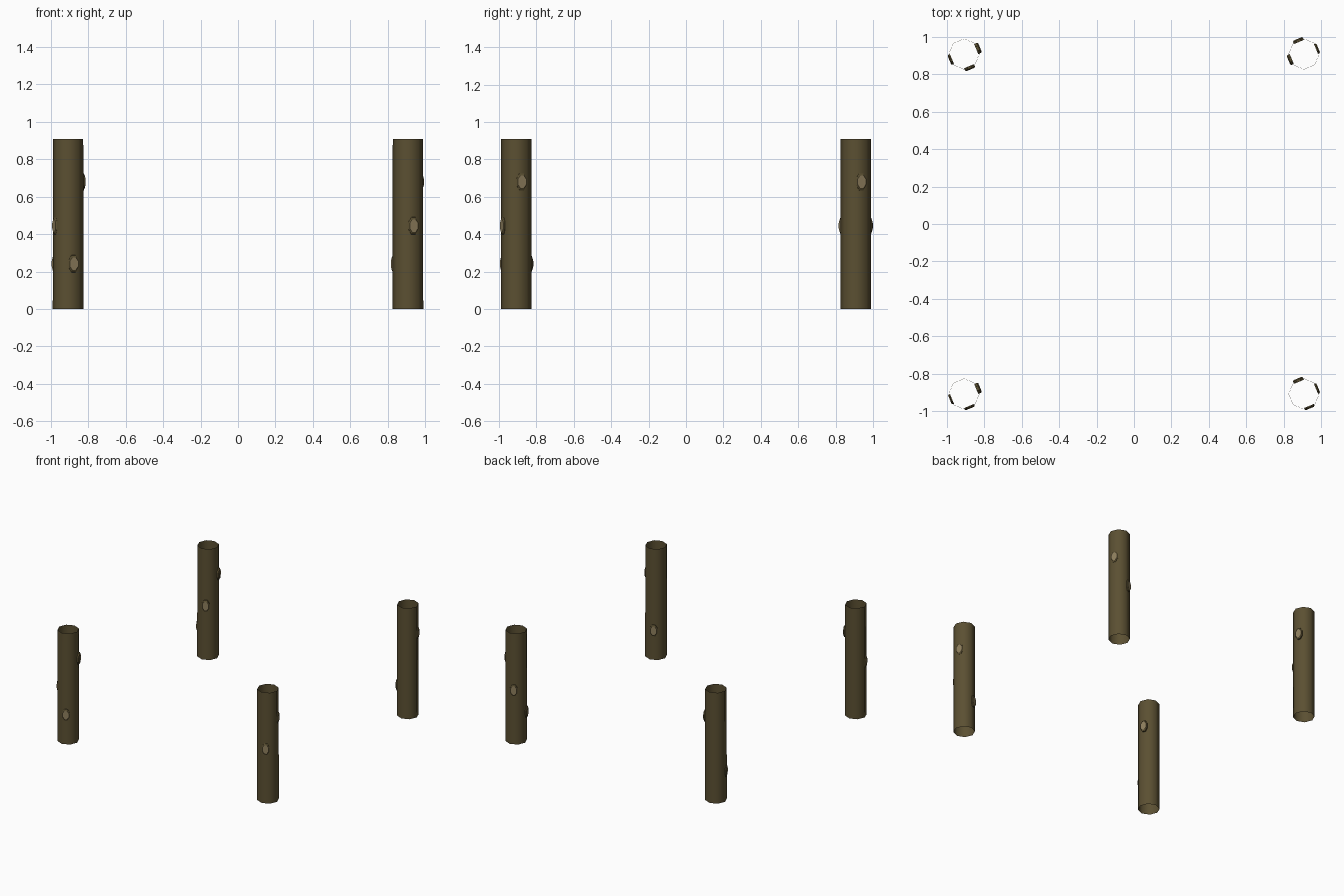
import bpy, bmesh
from math import sin, cos, pi, radians
from mathutils import Vector

if "Cube" in bpy.data.objects:
    bpy.data.objects.remove(bpy.data.objects["Cube"])


def material(name, color):
    m = bpy.data.materials.new(name)
    m.diffuse_color = (*color, 1)
    m.use_nodes = True
    m.node_tree.nodes["Principled BSDF"].inputs["Base Color"].default_value = m.diffuse_color
    return m


BARK = material("bark", (0.105, 0.08, 0.032))
CUT = material("cut_wood", (0.27, 0.21, 0.11))
SIDES = 8


def make_object(name, bm, mats):
    me = bpy.data.meshes.new(name)
    bm.to_mesh(me)
    bm.free()
    for m in mats:
        me.materials.append(m)
    ob = bpy.data.objects.new(name, me)
    bpy.context.collection.objects.link(ob)
    return ob


def bridge(bm, a, b):
    n = len(a)
    for i in range(n):
        j = (i + 1) % n
        bm.faces.new((a[i], a[j], b[j], b[i])).smooth = True


# Open eight-sided trunk
def trunk(name, x, y):
    bm = bmesh.new()
    rings = [[bm.verts.new((x + r * cos(2 * pi * i / SIDES), y + r * sin(2 * pi * i / SIDES), z))
              for i in range(SIDES)] for r, z in ((0.082, 0), (0.081, 0.91))]
    bridge(bm, *rings)
    make_object(name, bm, [BARK])


# Sawn branch stub: oval collar with a pale flat end
def knot(name, x, y, z, angle, reach):
    out = Vector((cos(angle), sin(angle), 0))
    side = Vector((-sin(angle), cos(angle), 0))
    up = Vector((0, 0, 1))
    centre = Vector((x, y, z))
    bm = bmesh.new()
    rings = []
    for d, w, h in ((0.070, 0.031, 0.050), (reach - 0.006, 0.031, 0.049),
                    (reach, 0.026, 0.037)):
        rings.append([bm.verts.new(centre + out * d + side * w * cos(2 * pi * i / 8 + pi / 8)
                                   + up * h * sin(2 * pi * i / 8 + pi / 8)) for i in range(8)])
    for a, b in zip(rings, rings[1:]):
        bridge(bm, a, b)
    for f in bm.faces:
        f.smooth = False
    bm.faces.new(rings[-1]).material_index = 1
    make_object(name, bm, [BARK, CUT])


# Knots per post: (height, direction in degrees, reach)
P = 0.908
POSTS = {
    "front_left": (-P, -P, [(0.68, 22.5, 0.092), (0.445, 202.5, 0.082), (0.242, -67.5, 0.084)]),
    "front_right": (P, -P, [(0.68, 22.5, 0.083), (0.445, -67.5, 0.084), (0.242, 112.5, 0.089)]),
    "back_left": (-P, P, [(0.68, 22.5, 0.092), (0.445, -67.5, 0.089), (0.242, 202.5, 0.085)]),
    "back_right": (P, P, [(0.68, 22.5, 0.083), (0.445, 112.5, 0.088), (0.242, 202.5, 0.089)]),
}
for name, (x, y, knots) in POSTS.items():
    trunk(f"{name}_post", x, y)
    for k, (z, deg, reach) in enumerate(knots, 1):
        knot(f"{name}_knot_{k}", x, y, z, radians(deg), reach)
